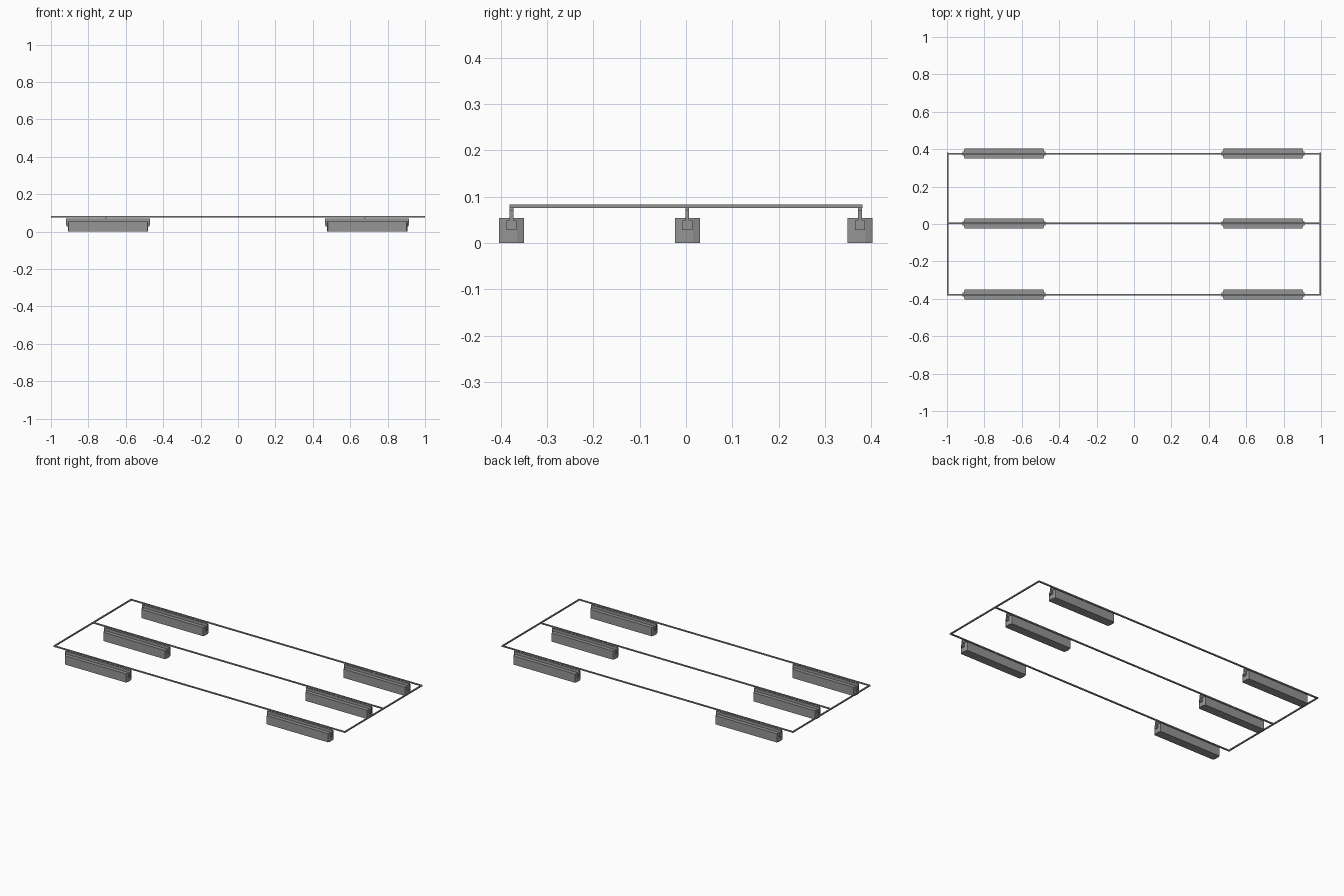
import bpy
import bmesh

cube = bpy.data.objects.get("Cube")
if cube:
    bpy.data.objects.remove(cube, do_unlink=True)


def material(name, value):
    mat = bpy.data.materials.new(name)
    mat.use_nodes = True
    colour = (value, value, value, 1)
    mat.diffuse_color = colour
    mat.node_tree.nodes["Principled BSDF"].inputs["Base Color"].default_value = colour
    return mat


grey = material("mid_grey", 0.3)


def prism(name, outline, z0, z1):
    """Extrude a plan outline upward from z0 to z1."""
    bm = bmesh.new()
    base = bm.faces.new([bm.verts.new((x, y, z0)) for x, y in outline])
    top = bmesh.ops.extrude_face_region(bm, geom=[base])
    verts = [g for g in top["geom"] if isinstance(g, bmesh.types.BMVert)]
    bmesh.ops.translate(bm, verts=verts, vec=(0, 0, z1 - z0))
    bmesh.ops.recalc_face_normals(bm, faces=bm.faces)
    mesh = bpy.data.meshes.new(name)
    bm.to_mesh(mesh)
    bm.free()
    mesh.materials.append(grey)
    obj = bpy.data.objects.new(name, mesh)
    bpy.context.collection.objects.link(obj)
    return obj


def box(name, x, y, half_x, half_y, z0, z1):
    return prism(name, [(x - half_x, y - half_y), (x + half_x, y - half_y),
                        (x + half_x, y + half_y), (x - half_x, y + half_y)], z0, z1)


def fixture(tag, x, y):
    # Long body with slightly pointed ends
    half, wide, flat = 0.215, 0.027, 0.012
    corner = half - 0.005
    prism(tag + "_body", [(x - corner, y - wide), (x + corner, y - wide),
                          (x + half, y - flat), (x + half, y + flat),
                          (x + corner, y + wide), (x - corner, y + wide),
                          (x - half, y + flat), (x - half, y - flat)], 0, 0.054)
    # Bracket bar over the top, bent down at both ends
    box(tag + "_bracket_bar", x, y, 0.224, 0.004, 0.054, 0.071)
    for side, end in ((-1, "right"), (1, "left")):
        box(f"{tag}_{end}_bracket_leg", x + side * 0.222, y, 0.002, 0.004, 0.036, 0.071)
        box(f"{tag}_{end}_end_boss", x + side * 0.217, y, 0.004, 0.011, 0.028, 0.049)
    # Short hanger up to the rail
    box(tag + "_hanger", x - 0.013, y, 0.004, 0.004, 0.07, 0.078)


rows = {"front": -0.377, "middle": 0.003, "back": 0.376}
for row, y in rows.items():
    box(row + "_rail", 0, y, 1.0, 0.004, 0.076, 0.083)
    fixture(row + "_right", -0.695, y)
    fixture(row + "_left", 0.69, y)

# Cross rails joining the ends
for name, x in (("right_cross_rail", -0.996), ("left_cross_rail", 0.996)):
    box(name, x, 0, 0.004, 0.381, 0.076, 0.083)
